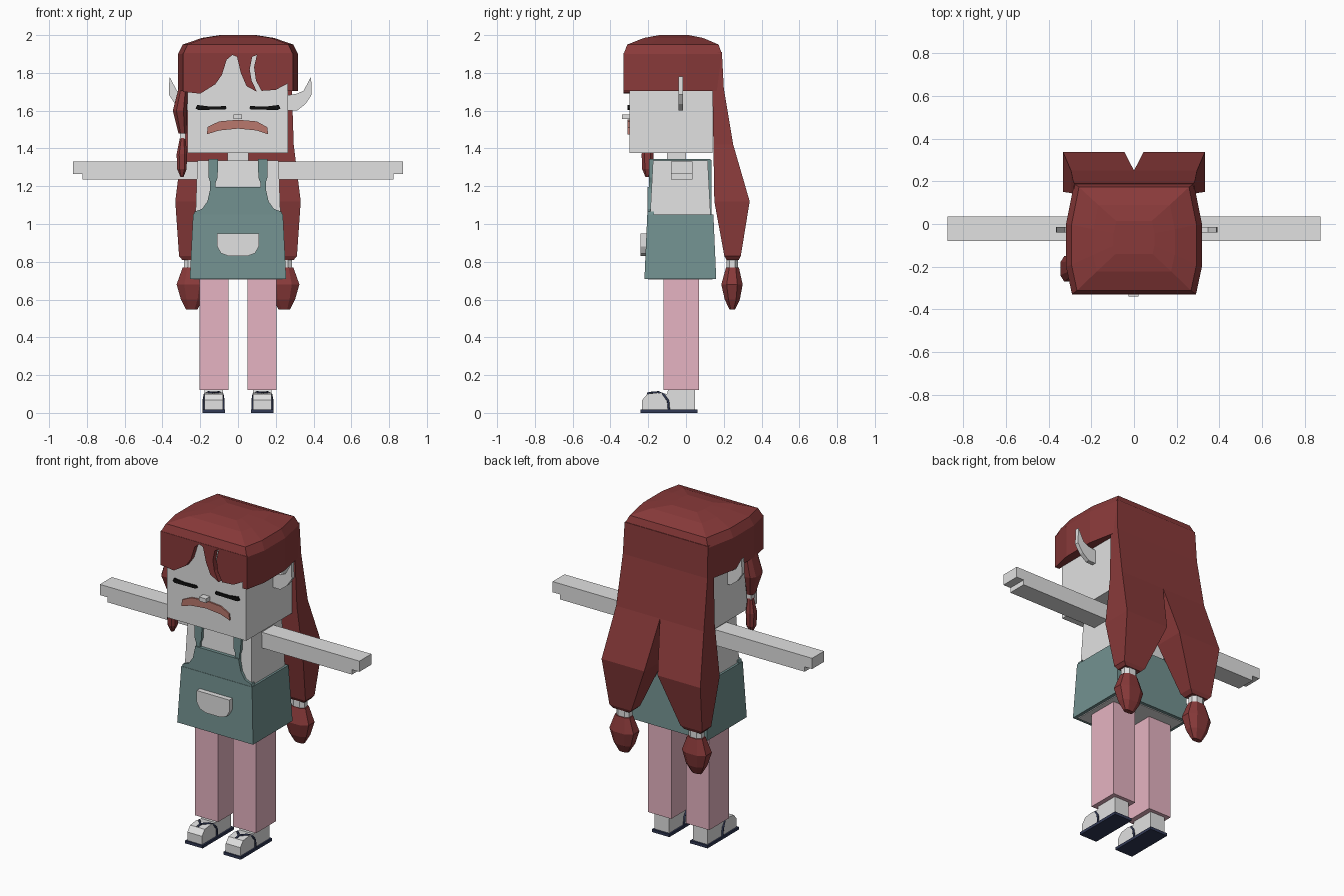
import bpy, bmesh

cube = bpy.data.objects.get("Cube")
if cube:
    bpy.data.objects.remove(cube, do_unlink=True)


def material(name, r, g, b):
    m = bpy.data.materials.new(name)
    m.use_nodes = True
    m.diffuse_color = (r, g, b, 1)
    node = next(n for n in m.node_tree.nodes if n.type == 'BSDF_PRINCIPLED')
    node.inputs["Base Color"].default_value = (r, g, b, 1)
    return m


PALE = material("pale_grey", .75, .75, .75)
HAIR = material("dark_red", .25, .042, .042)
TEAL = material("muted_teal", .17, .285, .28)
PINK = material("dusty_pink", .79, .455, .54)
NAVY = material("navy", .03, .04, .09)
LIPS = material("clay_red", .49, .19, .155)
BLACK = material("black", .005, .005, .005)


def solid(name, mat, rings):
    """Skin a stack of matching 3D rings and cap both ends."""
    bm = bmesh.new()
    rows = [[bm.verts.new(p) for p in ring] for ring in rings]
    n = len(rows[0])
    for low, high in zip(rows, rows[1:]):
        for i in range(n):
            j = (i + 1) % n
            bm.faces.new((low[i], low[j], high[j], high[i]))
    bm.faces.new(rows[0][::-1])
    bm.faces.new(rows[-1])
    bmesh.ops.recalc_face_normals(bm, faces=bm.faces[:])
    mesh = bpy.data.meshes.new(name)
    bm.to_mesh(mesh)
    bm.free()
    mesh.materials.append(mat)
    ob = bpy.data.objects.new(name, mesh)
    bpy.context.collection.objects.link(ob)
    return ob


def loft(name, mat, sections, cut=0, s=1):
    """Sections are (z, x0, x1, y0, y1); cut chamfers the ring corners."""
    rings = []
    for z, x0, x1, y0, y1 in sections:
        cx, cy = (x1 - x0) * cut, (y1 - y0) * cut
        if cut:
            pts = [(x0 + cx, y0), (x1 - cx, y0), (x1, y0 + cy), (x1, y1 - cy),
                   (x1 - cx, y1), (x0 + cx, y1), (x0, y1 - cy), (x0, y0 + cy)]
        else:
            pts = [(x0, y0), (x1, y0), (x1, y1), (x0, y1)]
        rings.append([(x * s, y, z) for x, y in pts])
    return solid(name, mat, rings)


def box(name, mat, x0, x1, y0, y1, z0, z1, s=1):
    return loft(name, mat, [(z0, x0, x1, y0, y1), (z1, x0, x1, y0, y1)], s=s)


def plate(name, mat, pts, y0, y1, s=1):
    """Extrude an (x, z) outline along y."""
    return solid(name, mat, [[(x * s, y, z) for x, z in pts] for y in (y0, y1)])


def mirrored(half):
    return half + [(-x, z) for x, z in reversed(half)]


# Head and face
box("head", PALE, -.268, .265, -.3, .14, 1.375, 1.92)
box("neck", PALE, -.055, .055, -.1, 0, 1.31, 1.4)
box("nose", PALE, -.025, .022, -.34, -.29, 1.555, 1.58)
plate("mouth", LIPS, [(-.165, 1.475), (-.16, 1.515), (-.1, 1.543), (0, 1.552),
                      (.1, 1.543), (.155, 1.512), (.16, 1.475), (.1, 1.495),
                      (0, 1.505), (-.1, 1.495)], -.309, -.295)

# Torso, skirt and bib
loft("torso", PALE, [(.705, -.235, .235, -.2, .14), (1.05, -.225, .225, -.19, .13),
                     (1.335, -.215, .215, -.175, .115)])
loft("skirt", TEAL, [(.71, -.255, .255, -.22, .16), (1.05, -.238, .238, -.205, .145)])
plate("bib", TEAL, mirrored([(.238, 1.04), (.23, 1.065), (.19, 1.08),
                             (.162, 1.12), (.145, 1.195)]), -.203, -.17)
plate("pocket", PALE, mirrored([(.11, .95), (.11, .88), (.09, .845), (.05, .83)]), -.24, -.2)

# Hair crown follows a slightly bulging outline
outline = [(.29, -.33), (.318, -.2), (.318, 0), (.28, .19)]
ring = mirrored(outline)
solid("hair_crown", HAIR, [
    [(x * k, -.06 + (y + .06) * f, z) for x, y in ring]
    for z, k, f in ((1.9, 1, 1), (1.95, .92, .93), (1.985, .6, .6), (2, .3, .3))])
for s, side in ((1, "left"), (-1, "right")):
    panel = [(.262, -.33)] + outline + [(.262, .19)]
    solid(side + "_hair_side", HAIR,
          [[(x * s, y, z) for x, y in panel] for z in (1.705, 1.9)])

# Fringe with a parting and a narrow slit
plate("fringe", HAIR, [(-.29, 1.905), (-.29, 1.7), (-.2, 1.69), (-.12, 1.74), (-.085, 1.79),
                       (-.06, 1.87), (-.03, 1.895), (-.005, 1.885), (.015, 1.8),
                       (.045, 1.73), (.1, 1.7), (.072, 1.76), (.062, 1.82), (.075, 1.885),
                       (.1, 1.895), (.085, 1.83), (.095, 1.76), (.125, 1.705),
                       (.2, 1.71), (.265, 1.745), (.29, 1.705), (.29, 1.905)], -.33, -.298)

# Long back hair
loft("back_hair", HAIR, [(1.42, -.295, .295, .145, .25), (1.72, -.285, .285, .14, .2),
                         (1.91, -.28, .28, .12, .19)])

# Side lock on one side only
loft("side_lock", HAIR, [(1.48, -.315, -.272, -.23, -.18), (1.6, -.345, -.27, -.27, -.15),
                         (1.73, -.312, -.265, -.25, -.15)], cut=.25)
box("side_lock_tie", PALE, -.308, -.278, -.22, -.185, 1.45, 1.485)
loft("side_lock_tip", HAIR, [(1.25, -.305, -.288, -.215, -.195), (1.29, -.322, -.272, -.232, -.175),
                             (1.37, -.325, -.27, -.235, -.172), (1.455, -.308, -.278, -.22, -.185)],
     cut=.25)

# Paired parts
for s, side in ((1, "left"), (-1, "right")):
    plate(side + "_eye", BLACK, [(.06, 1.612), (.065, 1.624), (.15, 1.622), (.215, 1.63),
                                 (.225, 1.612), (.21, 1.604), (.07, 1.606)], -.309, -.295, s)
    ear = plate(side + "_ear", PALE, [(.24, 1.6), (.3, 1.6), (.345, 1.635), (.378, 1.685),
                                      (.375, 1.78), (.335, 1.705), (.3, 1.69), (.24, 1.68)],
                -.04, -.015, s)
    ear.location.x = .012

    # Shoulder straps
    plate(side + "_front_strap", TEAL, [(.118, 1.18), (.118, 1.22), (.108, 1.245), (.105, 1.345),
                                        (.157, 1.345), (.155, 1.245), (.147, 1.22), (.147, 1.18)],
          -.196, -.17, s)
    box(side + "_shoulder_strap", TEAL, .105, .157, -.19, .13, 1.33, 1.345, s)
    box(side + "_back_strap", TEAL, .105, .157, .11, .135, 1.04, 1.34, s)

    # Arms with a stepped hand
    plate(side + "_arm", PALE, [(.2, 1.235), (.823, 1.235), (.823, 1.265), (.873, 1.265),
                                (.873, 1.33), (.2, 1.33)], -.08, .035, s)

    # Hair tails, ties and tufts
    loft(side + "_tail", HAIR, [(.81, .185, .295, .215, .28), (.83, .165, .312, .203, .29),
                                (1.12, .045, .332, .15, .337), (1.42, 0, .295, .145, .25)], s=s)
    loft(side + "_tail_tie", PALE, [(.76, .2, .285, .215, .275), (.82, .2, .285, .215, .275)],
         .25, s)
    loft(side + "_tuft", HAIR, [(.548, .215, .275, .23, .26), (.6, .185, .302, .205, .285),
                                (.68, .163, .325, .187, .3), (.77, .195, .293, .212, .28)],
         .25, s)

    # Legs, feet and sandals
    box(side + "_leg", PINK, .05, .205, -.12, .07, .12, .72, s)
    profile = [(-.232, .012), (-.232, .068), (-.205, .1), (-.15, .107), (-.1, .1),
               (-.095, .122), (.048, .122), (.048, .012)]
    solid(side + "_foot", PALE, [[(x * s, y, z) for y, z in profile] for x in (.08, .178)])
    box(side + "_sole", NAVY, .07, .187, -.24, .06, 0, .017, s)
    curve = bpy.data.curves.new(side + "_sandal_strap", 'CURVE')
    curve.dimensions = '3D'
    curve.bevel_depth = .006
    curve.bevel_resolution = 1
    for t in (1, -1):
        path = [(.052, -.09, .012), (.053, -.095, .065), (.047, -.12, .098),
                (.03, -.145, .109), (0, -.175, .108), (0, -.206, .102)]
        spline = curve.splines.new('POLY')
        spline.points.add(len(path) - 1)
        for point, (x, y, z) in zip(spline.points, path):
            point.co = (s * .129 + t * x, y, z, 1)
    curve.materials.append(NAVY)
    bpy.context.collection.objects.link(bpy.data.objects.new(side + "_sandal_strap", curve))
